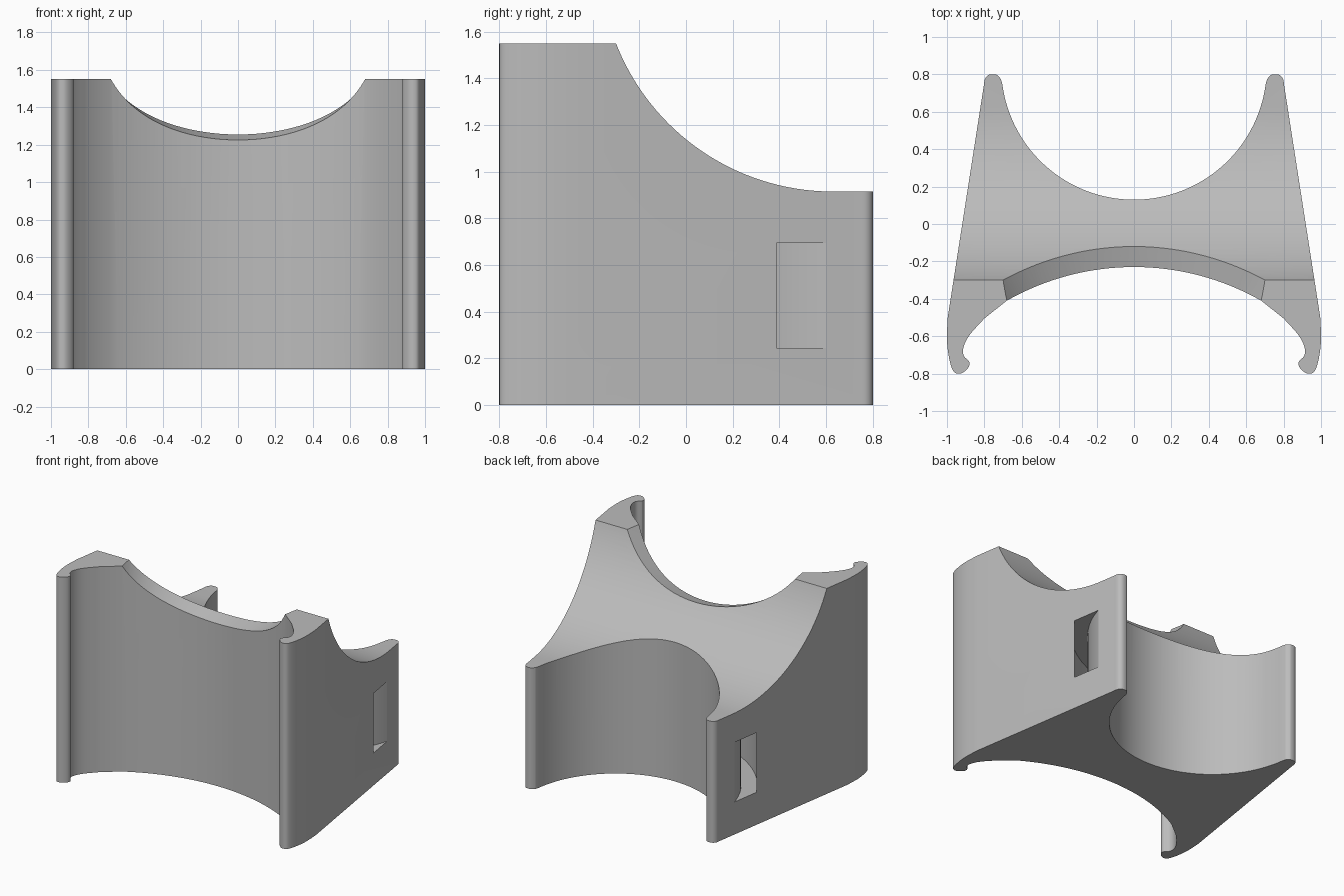
import bpy, bmesh
from math import sin, cos, pi, asin
from mathutils import Vector

cube = bpy.data.objects.get("Cube")
if cube:
    bpy.data.objects.remove(cube)

grey = bpy.data.materials.new("plain grey")
grey.use_nodes = True
grey.diffuse_color = (0.5, 0.5, 0.5, 1)
grey.node_tree.nodes["Principled BSDF"].inputs["Base Color"].default_value = (0.5, 0.5, 0.5, 1)


def arc(cx, cy, r, a0, a1, n):
    steps = [a0 + (a1 - a0) * i / n for i in range(n + 1)]
    return [(cx + r * cos(a), cy + r * sin(a)) for a in steps]


def smooth_curve(pts, n=4):
    """Catmull-Rom curve through the points."""
    p = [Vector(q) for q in pts]
    p = [p[0] * 2 - p[1]] + p + [p[-1] * 2 - p[-2]]
    out = []
    for a, b, c, d in zip(p, p[1:], p[2:], p[3:]):
        for i in range(n):
            t = i / n
            out.append(tuple(0.5 * (2 * b + (c - a) * t + (2 * a - 5 * b + 4 * c - d) * t * t
                                    + (3 * b - a - 3 * c + d) * t ** 3)))
    return out + [tuple(p[-2])]


def loft(name, start, end):
    """Solid between two matching rings of 3D points."""
    bm = bmesh.new()
    a, b = ([bm.verts.new(p) for p in ring] for ring in (start, end))
    bm.faces.new(a)
    bm.faces.new(b)
    n = len(a)
    for i in range(n):
        j = (i + 1) % n
        bm.faces.new((a[i], a[j], b[j], b[i]))
    bmesh.ops.recalc_face_normals(bm, faces=bm.faces)
    mesh = bpy.data.meshes.new(name)
    bm.to_mesh(mesh)
    bm.free()
    obj = bpy.data.objects.new(name, mesh)
    mesh.materials.append(grey)
    bpy.context.collection.objects.link(obj)
    return obj


# Half outline of the body: front hollow, hooked lip, straight side, rounded tip, rear hollow
R_FRONT, R_REAR, REAR_Y = 1.374, 0.71, 0.84
half = arc(0, -0.23 - R_FRONT, R_FRONT, pi / 2, pi / 2 - asin(0.68 / R_FRONT), 16)
half += smooth_curve([(0.8, -0.505), (0.88, -0.595), (0.912, -0.66), (0.91, -0.705),
                      (0.882, -0.735), (0.884, -0.765), (0.912, -0.793), (0.94, -0.8),
                      (0.967, -0.785), (0.988, -0.72), (1.0, -0.62), (0.996, -0.5)])
half += smooth_curve([(0.803, 0.74), (0.797, 0.775), (0.775, 0.798), (0.735, 0.798),
                      (0.712, 0.775)], 3)
half += arc(0, REAR_Y, R_REAR, -0.13, -pi / 2, 32)
outline = half + [(-x, y) for x, y in reversed(half[1:-1])]
body = loft("holder_body", [(x, y, 0) for x, y in outline], [(x, y, 1.55) for x, y in outline])

# Concave saddle sweeping down to the rear
R_SADDLE = 0.9985
saddle = arc(0.63, 0.915 + R_SADDLE, R_SADDLE, pi, 1.5 * pi, 40)
saddle += [(1, 0.915), (1, 0.915 + R_SADDLE)]
saddle_cutter = loft("saddle_cutter", [(-1.2, y, z) for y, z in saddle],
                     [(1.2, y, z) for y, z in saddle])


# Flared round notch in the front rim
def notch_ring(y):
    r = 0.805 + 0.72 * (y + 0.41)
    low = 1.225 + 0.27 * (y + 0.23)
    return [(x, y, z) for x, z in arc(0, low + r, r, 0, 2 * pi, 128)[:-1]]


notch_cutter = loft("notch_cutter", notch_ring(-0.6), notch_ring(0.1))

# Curved strap channel from side to side behind the rear hollow
band = arc(0, REAR_Y, 0.97, pi, 2 * pi, 64) + arc(0, REAR_Y, 0.859, 2 * pi, pi, 64)
channel_cutter = loft("channel_cutter", [(x, y, 0.245) for x, y in band],
                      [(x, y, 0.695) for x, y in band])

for cutter in (saddle_cutter, notch_cutter, channel_cutter):
    mod = body.modifiers.new(cutter.name, "BOOLEAN")
    mod.operation = "DIFFERENCE"
    mod.solver = "EXACT"
    mod.object = cutter
bpy.context.view_layer.objects.active = body
body.select_set(True)
for mod in list(body.modifiers):
    bpy.ops.object.modifier_apply(modifier=mod.name)
for cutter in (saddle_cutter, notch_cutter, channel_cutter):
    bpy.data.objects.remove(cutter)
bpy.ops.object.shade_smooth_by_angle(angle=0.35)
